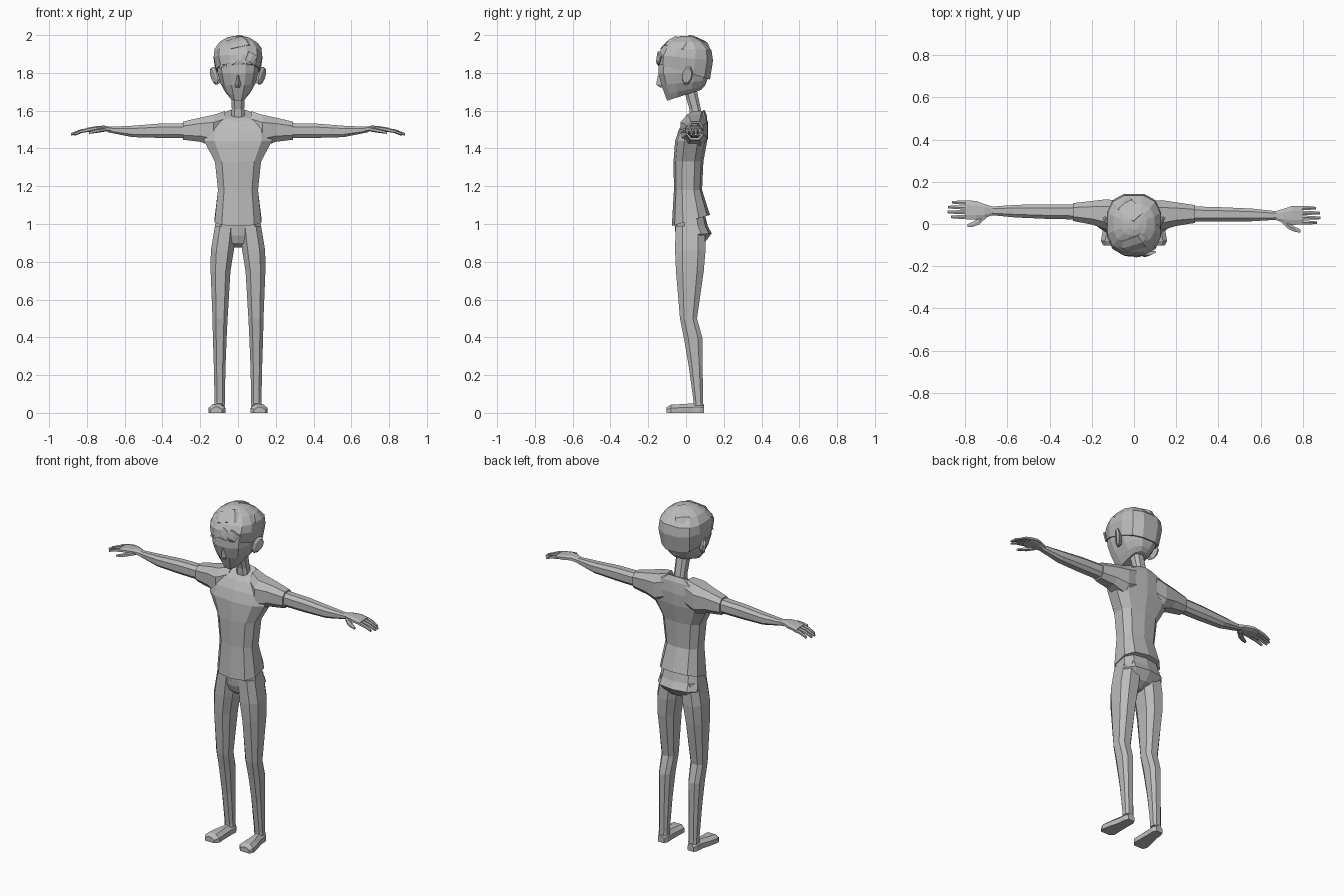
import bpy, bmesh, math
from mathutils import Vector

grey = bpy.data.materials.new("plain_grey")
grey.diffuse_color = (0.5, 0.5, 0.5, 1)


def loft(name, rings):
    """Skin a list of equal-length point rings, capped at both ends."""
    bm = bmesh.new()
    loops = [[bm.verts.new(p) for p in r] for r in rings]
    n = len(loops[0])
    for a, b in zip(loops, loops[1:]):
        for i in range(n):
            j = (i + 1) % n
            bm.faces.new((a[i], a[j], b[j], b[i]))
    bm.faces.new(loops[0])
    bm.faces.new(loops[-1])
    bmesh.ops.recalc_face_normals(bm, faces=bm.faces)
    me = bpy.data.meshes.new(name)
    bm.to_mesh(me)
    bm.free()
    me.materials.append(grey)
    ob = bpy.data.objects.new(name, me)
    bpy.context.collection.objects.link(ob)
    return ob


def oval(n, power=0.75):
    """Unit boxy oval, flat side facing each axis."""
    out = []
    for i in range(n):
        a = 2 * math.pi * (i + 0.5) / n
        c, s = math.cos(a), math.sin(a)
        out.append((math.copysign(abs(c) ** power, c), math.copysign(abs(s) ** power, s)))
    m = max(p[0] for p in out), max(p[1] for p in out)
    return [(u / m[0], v / m[1]) for u, v in out]


def level(zf, zb, x0, x1, yf, yb, n=10):
    """Horizontal ring whose height slopes from front (zf) to back (zb)."""
    pts = []
    for u, v in oval(n):
        t = (v + 1) / 2
        pts.append((x0 + (x1 - x0) * (u + 1) / 2, yf + (yb - yf) * t, zf + (zb - zf) * t))
    return pts


def body(name, rows, n=10):
    return loft(name, [level(zf, zb, -w, w, yf, yb, n) for zf, zb, w, yf, yb in rows])


def limb(name, rows, s, n=8):
    """Sideways limb from (x, z low, z high, y front, y back)."""
    rings = []
    for x, z0, z1, y0, y1 in rows:
        rings.append([(s * x, y0 + (y1 - y0) * (u + 1) / 2 - 0.016 * s * x,
                       z0 + (z1 - z0) * (v + 1) / 2) for u, v in oval(n)])
    return loft(name, rings)


def lock(name, pts, flat=0.4):
    """Tapered flattened strand through (x, y, z, radius) points."""
    centre = Vector((0, 0, 1.84))
    P = [Vector(p[:3]) for p in pts]
    rings = []
    for i, p in enumerate(P):
        t = (P[min(i + 1, len(P) - 1)] - P[max(i - 1, 0)]).normalized()
        out = (p - centre).normalized()
        side = t.cross(out).normalized()
        out = side.cross(t)
        r = pts[i][3]
        rings.append([p + side * r * u + out * r * flat * v for u, v in oval(6, 1)])
    return loft(name, rings)


# Head, neck and nose
body("head", [
    (1.653, 1.710, 0.045, -0.100, 0.080),
    (1.685, 1.730, 0.068, -0.112, 0.100),
    (1.735, 1.760, 0.092, -0.130, 0.112),
    (1.800, 1.800, 0.108, -0.147, 0.122),
    (1.870, 1.870, 0.112, -0.145, 0.130),
    (1.940, 1.930, 0.090, -0.100, 0.100)], 12)
body("neck", [
    (1.55, 1.55, 0.038, 0.022, 0.088),
    (1.61, 1.61, 0.033, 0.018, 0.078),
    (1.72, 1.72, 0.035, -0.015, 0.055)], 8)
loft("nose", [
    [(-0.020, -0.118, 1.722), (0, -0.135, 1.722), (0.020, -0.118, 1.722)],
    [(-0.019, -0.125, 1.738), (0, -0.158, 1.738), (0.019, -0.125, 1.738)],
    [(-0.007, -0.138, 1.790), (0, -0.149, 1.790), (0.007, -0.138, 1.790)]])

# Hair cap and swept locks
body("hair", [
    (1.850, 1.765, 0.116, -0.152, 0.127),
    (1.895, 1.865, 0.129, -0.149, 0.143),
    (1.930, 1.920, 0.124, -0.130, 0.135),
    (1.965, 1.962, 0.097, -0.092, 0.095),
    (1.987, 1.987, 0.060, -0.055, 0.055),
    (1.996, 1.996, 0.025, -0.025, 0.025)], 12)
lock("crown_lock", [(-0.105, -0.095, 1.905, 0.02), (-0.045, -0.105, 1.945, 0.035),
                    (0.035, -0.080, 1.965, 0.04), (0.095, 0.0, 1.945, 0.04),
                    (0.095, 0.085, 1.90, 0.015)])
lock("back_lock", [(0.02, 0.03, 1.988, 0.03), (-0.04, 0.09, 1.957, 0.04),
                   (-0.055, 0.125, 1.90, 0.02)])
for i, (x, tip, y) in enumerate([(-0.085, 1.825, -0.122), (-0.05, 1.83, -0.145),
                                 (-0.005, 1.842, -0.151), (0.045, 1.842, -0.148)]):
    lock(f"fringe_lock_{i}", [(x + 0.035, y + 0.01, 1.90, 0.028), (x + 0.015, y, 1.862, 0.024),
                              (x - 0.012, y + 0.004, tip, 0.003)], 0.3)

# Shirt, closed at the collar
body("shirt", [
    (0.990, 1.048, 0.124, -0.075, 0.127),
    (1.180, 1.180, 0.106, -0.064, 0.085),
    (1.330, 1.330, 0.122, -0.066, 0.092),
    (1.440, 1.440, 0.180, -0.058, 0.112),
    (1.500, 1.510, 0.175, -0.038, 0.116),
    (1.545, 1.575, 0.125, -0.010, 0.110),
    (1.560, 1.605, 0.070, 0.005, 0.098)])

# Hips
body("hips", [
    (1.05, 1.05, 0.112, -0.055, 0.100),
    (0.99, 0.99, 0.122, -0.060, 0.115),
    (0.94, 0.95, 0.128, -0.055, 0.136),
    (0.90, 0.90, 0.085, -0.040, 0.098),
    (0.875, 0.875, 0.035, -0.010, 0.050)])

LEG = [  # height, inner, outer, front, back
    (0.990, 0.010, 0.122, -0.055, 0.100),
    (0.860, 0.022, 0.144, -0.058, 0.103),
    (0.750, 0.040, 0.145, -0.053, 0.094),
    (0.500, 0.055, 0.135, -0.032, 0.058),
    (0.400, 0.060, 0.133, -0.012, 0.086),
    (0.250, 0.066, 0.128, 0.014, 0.088),
    (0.060, 0.070, 0.124, 0.040, 0.090),
    (0.040, 0.070, 0.124, 0.040, 0.092)]
SHOE = [  # y, inner, outer, top
    (0.096, 0.078, 0.118, 0.045), (0.075, 0.068, 0.128, 0.052),
    (0.035, 0.070, 0.130, 0.050), (-0.030, 0.069, 0.148, 0.046),
    (-0.080, 0.067, 0.157, 0.043), (-0.102, 0.085, 0.145, 0.030)]
SLEEVE = [  # x, low, high, front, back
    (0.070, 1.43, 1.597, 0.010, 0.108), (0.130, 1.41, 1.578, -0.028, 0.115),
    (0.200, 1.435, 1.563, -0.006, 0.106), (0.290, 1.446, 1.542, 0.010, 0.094)]
ARM = [
    (0.270, 1.455, 1.534, 0.017, 0.088), (0.420, 1.456, 1.531, 0.018, 0.086),
    (0.560, 1.460, 1.520, 0.022, 0.082), (0.690, 1.486, 1.514, 0.032, 0.070)]
PALM = [
    (0.670, 1.487, 1.514, 0.031, 0.071), (0.710, 1.493, 1.521, 0.017, 0.083),
    (0.750, 1.492, 1.518, 0.008, 0.098), (0.800, 1.489, 1.509, 0.010, 0.098)]

for s, side in ((1, "left"), (-1, "right")):
    # Leg and shoe
    loft(side + "_leg", [level(z, z, s * a, s * b, f, k, 8) for z, a, b, f, k in LEG])
    loft(side + "_shoe", [[(s * x, y, z) for x, z in
                           ((a, 0), (b, 0), (b, t * .6), (b - .02, t), (a + .02, t), (a, t * .6))]
                          for y, a, b, t in SHOE])
    # Arm and hand
    limb(side + "_sleeve", SLEEVE, s)
    limb(side + "_arm", ARM, s)
    limb(side + "_palm", PALM, s)
    for i, (y, end) in enumerate([(0.020, 0.868), (0.043, 0.885), (0.066, 0.882), (0.089, 0.862)]):
        mid = (0.79 + end) / 2
        limb(f"{side}_finger_{i}", [
            (0.785, 1.489, 1.509, y - 0.010, y + 0.010),
            (mid, 1.482, 1.500, y - 0.009, y + 0.009),
            (end, 1.468, 1.480, y - 0.006, y + 0.006)], s, 6)
    limb(side + "_thumb", [
        (0.700, 1.490, 1.512, 0.018, 0.050), (0.735, 1.484, 1.506, -0.014, 0.018),
        (0.765, 1.480, 1.498, -0.026, -0.002), (0.790, 1.477, 1.489, -0.028, -0.014)], s, 6)
    # Ear, slanting outward toward the back
    ear = []
    for x, grow in ((0.095, 0.6), (0.122, 1.0), (0.134, 0.75)):
        ear.append([(s * (x + 0.012 * u + 0.008 * v), 0.008 + 0.026 * grow * u + 0.006 * v,
                     1.785 + 0.047 * grow * v) for u, v in oval(8, 1)])
    loft(side + "_ear", ear)
